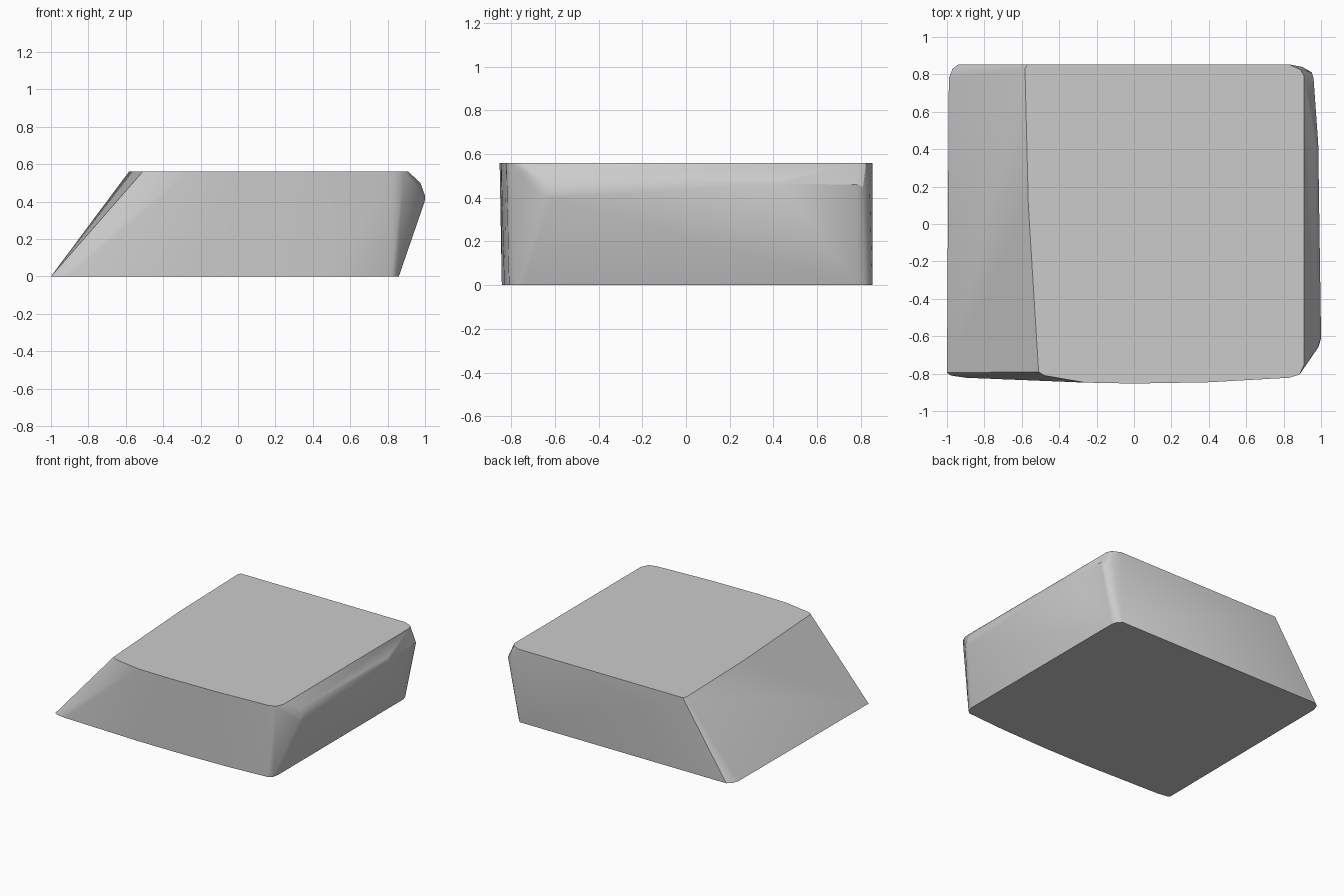
import bpy, bmesh, math

if "Cube" in bpy.data.objects:
    bpy.data.objects.remove(bpy.data.objects["Cube"])

H = 0.56

# flat base outline (x, y)
base = [(-1, -0.795), (-0.98, -0.81), (-0.9, -0.822), (-0.26, -0.843), (0.1, -0.843),
        (0.5, -0.832), (0.82, -0.81), (0.85, -0.785), (0.86, -0.74), (0.86, 0.785),
        (0.85, 0.82), (0.82, 0.853), (-0.94, 0.853), (-0.97, 0.83), (-0.99, 0.78)]

# flat top outline (x, y)
top = [(-0.51, -0.79), (-0.48, -0.81), (-0.26, -0.848), (0, -0.853), (0.4, -0.846),
       (0.83, -0.822), (0.885, -0.805), (0.91, -0.75), (0.91, 0.79), (0.89, 0.825),
       (0.83, 0.853), (-0.57, 0.853), (-0.583, 0.83), (-0.565, 0.1)]

# bulging ridge along the right side (x, y, z)
ridge = [(0.985, -0.66, 0.41), (0.998, -0.62, 0.40), (1, -0.60, 0.43), (0.99, -0.64, 0.455),
         (0.975, -0.62, 0.50), (0.985, 0.43, 0.465), (0.97, 0.43, 0.49),
         (0.96, 0.78, 0.46), (0.95, 0.81, 0.45), (0.90, 0.84, 0.45)]

# rounded convex block stretched over the outlines
bm = bmesh.new()
for x, y in base:
    bm.verts.new((x, y, 0))
for x, y in top:
    bm.verts.new((x, y, H))
for p in ridge:
    bm.verts.new(p)
hull = bmesh.ops.convex_hull(bm, input=bm.verts[:])
bmesh.ops.delete(bm, geom=[v for v in bm.verts if not v.link_faces], context='VERTS')
bmesh.ops.dissolve_limit(bm, angle_limit=math.radians(0.5), verts=bm.verts[:], edges=bm.edges[:])
bmesh.ops.recalc_face_normals(bm, faces=bm.faces[:])

mesh = bpy.data.meshes.new("slanted_block")
bm.to_mesh(mesh)
bm.free()
block = bpy.data.objects.new("slanted_block", mesh)
bpy.context.collection.objects.link(block)
bpy.context.view_layer.objects.active = block
block.select_set(True)
bpy.ops.object.shade_smooth_by_angle(angle=math.radians(30))
